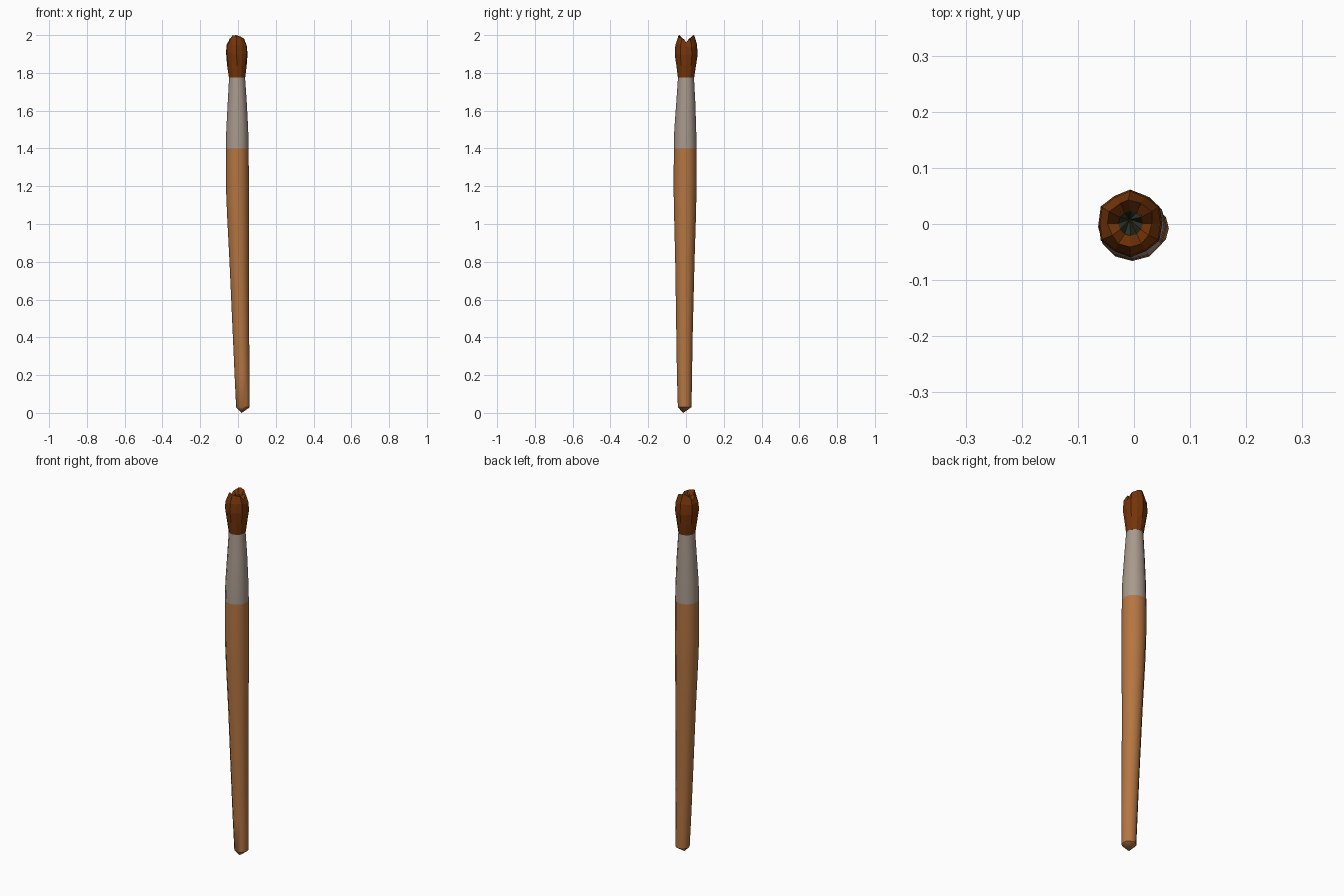
import bpy, bmesh, math, random

if "Cube" in bpy.data.objects:
    bpy.data.objects.remove(bpy.data.objects["Cube"])

random.seed(4)
SIDES = 12


def material(name, rgb):
    m = bpy.data.materials.new(name)
    m.diffuse_color = (*rgb, 1)
    m.use_nodes = True
    m.node_tree.nodes["Principled BSDF"].inputs["Base Color"].default_value = m.diffuse_color
    return m


wood = material("warm wood", (0.46, 0.18, 0.055))
metal = material("dull metal", (0.39, 0.32, 0.26))
hair = material("brown bristle", (0.18, 0.035, 0.003))
dark = material("dark bristle core", (0.03, 0.034, 0.018))


def ring(bm, z, cx, cy, r):
    return [bm.verts.new((cx + r * math.cos(math.tau * i / SIDES),
                          cy + r * math.sin(math.tau * i / SIDES), z)) for i in range(SIDES)]


def bridge(bm, a, b, mat=0):
    for i in range(SIDES):
        j = (i + 1) % SIDES
        bm.faces.new((a[i], a[j], b[j], b[i])).material_index = mat


def fan(bm, verts, tip, mat=0):
    v = bm.verts.new(tip)
    for i in range(SIDES):
        bm.faces.new((verts[i], verts[(i + 1) % SIDES], v)).material_index = mat


def loft(bm, profile):
    rings = [ring(bm, *p) for p in profile]
    for a, b in zip(rings, rings[1:]):
        bridge(bm, a, b)
    return rings


def finish(name, bm, mats, smooth):
    bmesh.ops.recalc_face_normals(bm, faces=bm.faces)
    mesh = bpy.data.meshes.new(name)
    bm.to_mesh(mesh)
    bm.free()
    for m in mats:
        mesh.materials.append(m)
    ob = bpy.data.objects.new(name, mesh)
    bpy.context.collection.objects.link(ob)
    if smooth:
        bpy.ops.object.select_all(action='DESELECT')
        ob.select_set(True)
        bpy.context.view_layer.objects.active = ob
        bpy.ops.object.shade_smooth_by_angle(angle=math.radians(40))
    return ob


# Handle: slightly bowed tapering rod with a blunt point (z, centre x, centre y, radius)
bm = bmesh.new()
rings = loft(bm, [(0.03, 0.026, -0.007, 0.036), (0.20, 0.022, -0.008, 0.040),
                  (0.40, 0.016, -0.008, 0.043), (0.80, 0.006, -0.006, 0.051),
                  (1.05, 0.000, -0.005, 0.058), (1.20, -0.003, -0.005, 0.061),
                  (1.40, -0.004, -0.004, 0.060)])
fan(bm, rings[0], (0.02, -0.015, 0.0))
bm.faces.new(rings[-1])
finish("handle", bm, [wood], True)

# Ferrule: metal sleeve narrowing towards the bristles
bm = bmesh.new()
rings = loft(bm, [(1.40, -0.004, -0.004, 0.060), (1.50, -0.004, -0.004, 0.058),
                  (1.65, -0.004, -0.001, 0.050), (1.78, -0.005, 0.000, 0.042)])
bm.faces.new(rings[0])
bm.faces.new(rings[-1])
finish("ferrule", bm, [metal], True)

# Bristles: flaring clump with ragged tufts, parted along x, hollow dark core
bm = bmesh.new()
rings = loft(bm, [(1.775, -0.005, 0.000, 0.043), (1.84, -0.006, 0.001, 0.052),
                  (1.90, -0.007, 0.001, 0.061), (1.945, -0.007, 0.001, 0.058),
                  (1.98, -0.006, 0.001, 0.042)])
bm.faces.new(rings[0])
for k, v in enumerate(rings[2] + rings[3]):
    pinch = 0.99 if k % 2 else 0.93
    v.co.x *= pinch
    v.co.y *= pinch
    v.co.z += random.uniform(-0.008, 0.008)
for i, v in enumerate(rings[-1]):
    side = abs(math.sin(math.tau * i / SIDES))
    v.co.z = 1.955 + 0.038 * min(1, side * 1.3) + random.uniform(-0.006, 0.006)
    v.co.x += random.uniform(-0.005, 0.005)
rings[-1][3].co.z = rings[-1][8].co.z = 2.0
core = ring(bm, 1.965, -0.006, 0.001, 0.022)
for i, v in enumerate(core):
    v.co.z += 0.012 if i % 2 else -0.012
bridge(bm, rings[-1], core)
fan(bm, core, (-0.008, 0.008, 1.935), 1)
finish("bristles", bm, [hair, dark], False)
